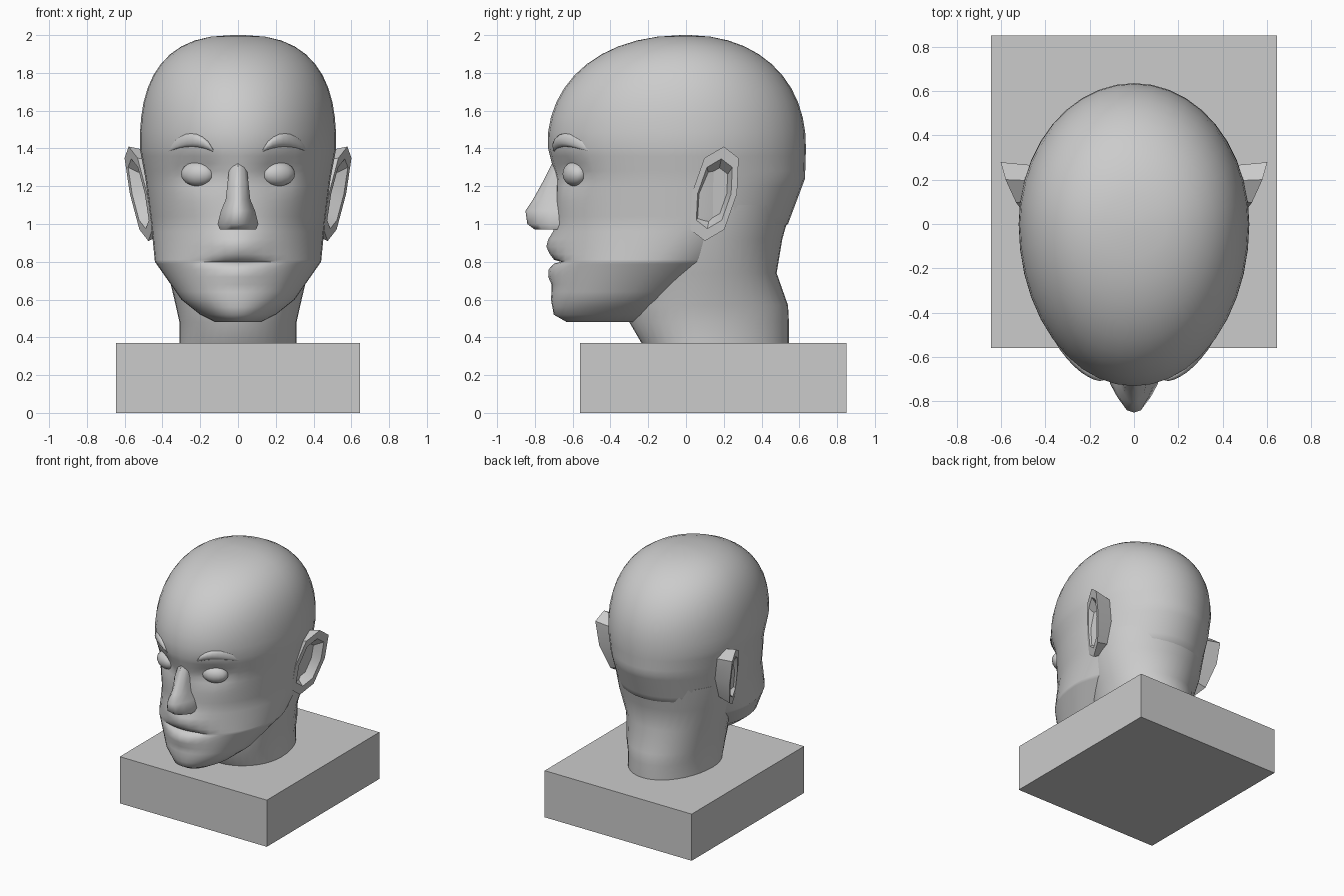
import bpy
import bmesh
from math import cos, sin, pi, exp, sqrt, radians
from mathutils import Vector, Matrix

if "Cube" in bpy.data.objects:
    bpy.data.objects.remove(bpy.data.objects["Cube"], do_unlink=True)

# Single plaster colour
grey = (0.6, 0.6, 0.6, 1)
plaster = bpy.data.materials.new("plaster_grey")
plaster.use_nodes = True
plaster.diffuse_color = grey
plaster.node_tree.nodes["Principled BSDF"].inputs["Base Color"].default_value = grey


def finish(name, bm, angle=60):
    """Turn a bmesh into a smooth shaded object with sharp creases."""
    bmesh.ops.recalc_face_normals(bm, faces=bm.faces)
    for face in bm.faces:
        face.smooth = True
    mesh = bpy.data.meshes.new(name)
    bm.to_mesh(mesh)
    bm.free()
    mesh.set_sharp_from_angle(angle=radians(angle))
    mesh.materials.append(plaster)
    obj = bpy.data.objects.new(name, mesh)
    bpy.context.collection.objects.link(obj)


def loft(name, rings, angle=60):
    """Skin a stack of equal-length closed rings and cap both ends."""
    bm = bmesh.new()
    rows = [[bm.verts.new(point) for point in ring] for ring in rings]
    count = len(rows[0])
    for lower, upper in zip(rows, rows[1:]):
        for i in range(count):
            j = (i + 1) % count
            bm.faces.new((lower[i], lower[j], upper[j], upper[i]))
    bm.faces.new(rows[0])
    bm.faces.new(rows[-1])
    finish(name, bm, angle)


def circle(count):
    return [2 * pi * i / count for i in range(count)]


def bell(value, centre, spread):
    return exp(-((value - centre) / spread) ** 2)


def egg_ring(z, front, back, width, middle):
    """Horizontal section made of a front and a back half ellipse."""
    ring = []
    for angle in circle(40):
        reach = -cos(angle)
        depth = middle - front if reach < 0 else back - middle
        ring.append(Vector((width * sin(angle), middle + reach * depth, z)))
    return ring


def sculpt(ring):
    """Press in the eye sockets and mouth line, and push out the lips."""
    for point in ring:
        if point.y < -0.3:
            z = point.z
            lips = 0.045 * bell(z, 0.89, 0.06) + 0.03 * bell(z, 0.74, 0.04)
            crease = 0.05 * bell(z, 0.8, 0.008)
            socket = 0.045 * bell(abs(point.x), 0.21, 0.09) * bell(z, 1.27, 0.08)
            point.y += socket + (crease - lips) * bell(point.x, 0, 0.13)
    return ring


def between(rows, z):
    """Blend the two table rows on either side of height z."""
    for low, high in zip(rows, rows[1:]):
        if z <= high[0] + 0.001:
            t = (z - low[0]) / (high[0] - low[0])
            return [a + (b - a) * t for a, b in zip(low, high)]


def dome(t, power):
    return (1 - t ** power) ** (1 / power)


# Plinth
bm = bmesh.new()
bmesh.ops.create_cube(bm, size=1, matrix=Matrix.Translation((0, 0.145, 0.185))
                      @ Matrix.Diagonal((1.29, 1.41, 0.37, 1)))
finish("plinth", bm)

# Face and jaw: height, front, back, half width
face_rows = [
    (0.48, -0.63, -0.2, 0.12),
    (0.52, -0.7, -0.1, 0.2),
    (0.6, -0.715, 0, 0.3),
    (0.8, -0.7, 0.3, 0.44),
    (1, -0.69, 0.54, 0.46),
    (1.24, -0.69, 0.63, 0.49),
    (1.4, -0.73, 0.635, 0.52),
]
heights = sorted([0.48 + 0.04 * i for i in range(24)] + [0.79, 0.81])
head_rings = []
for z in heights:
    front, back, width = between(face_rows, z)[1:]
    head_rings.append(sculpt(egg_ring(z, front, back, width, min(0, 0.8 * (z - 1)))))

# Cranium dome carried on from the brow line
for i in range(1, 12):
    t = sin(pi / 2 * i / 11.2)
    round_off = dome(t, 2.2)
    head_rings.append(egg_ring(1.4 + 0.6 * t, -0.735 * round_off, 0.635 * round_off,
                               0.52 * dome(t, 2.6), 0))
loft("head", head_rings)

# Neck: height, front, back, half width
neck_rows = [
    (0.36, -0.23, 0.545, 0.31),
    (0.48, -0.3, 0.545, 0.31),
    (0.57, -0.31, 0.54, 0.33),
    (0.74, -0.3, 0.48, 0.37),
    (0.92, -0.3, 0.51, 0.43),
    (1.1, -0.3, 0.56, 0.45),
]
loft("neck", [egg_ring(*row, 0.1) for row in neck_rows])

# Nose: height, half width, tip y
nose_rows = [
    (0.97, 0.095, -0.8),
    (1, 0.108, -0.84),
    (1.07, 0.09, -0.85),
    (1.13, 0.065, -0.81),
    (1.22, 0.055, -0.76),
    (1.36, 0.04, -0.69),
]
nose_rings = []
for z, width, tip in nose_rows:
    wing = max(-0.72, tip + 0.04)
    half = [(width, -0.55), (width, wing), (0.7 * width, (wing + tip) / 2),
            (0.35 * width, tip + 0.01)]
    nose_rings.append([(-x, y, z) for x, y in half] + [(0, tip, z)]
                      + [(x, y, z) for x, y in reversed(half)])
loft("nose", nose_rings, 50)


def ear_rim():
    """Slanted oval that flares away from the head toward the back."""
    rim = []
    for i, angle in enumerate(circle(8)):
        corner = 1.07 if i % 2 else 1
        up = corner * sin(angle)
        y = 0.15 + 0.12 * corner * cos(angle) + 0.05 * up
        rim.append(Vector((0.47 + 0.38 * y + 0.033 * up, y, 1.16 + 0.25 * up)))
    return rim


def brow_rings(side):
    """Arched, tapered tube lying on the forehead."""
    rings = []
    for i in range(9):
        t = 0.01 + 0.98 * i / 8
        arch = sin(pi * t)
        x, z = 0.13 + 0.24 * t, 1.385 + 0.06 * arch ** 0.7
        y = -0.72 * sqrt(1 - (x / 0.52) ** 2)
        radius = 0.037 * sqrt(arch)
        rings.append([(side * (x + 0.3 * radius * cos(a)), y + radius * cos(a),
                       z + radius * sin(a)) for a in circle(12)])
    return rings


for name, side in (("left", 1), ("right", -1)):
    # Ear: root in the head, rim, opening and hollow
    rim = ear_rim()
    centre = sum(rim, Vector()) / len(rim)
    root = [centre.lerp(p, 0.85) for p in rim]
    for p in root:
        p.x = 0.4
    opening = [centre.lerp(p, 0.74) for p in rim]
    hollow = [centre.lerp(p, 0.55) - Vector((0.06, 0, 0)) for p in rim]
    loft(name + "_ear", [[(side * p.x, p.y, p.z) for p in ring]
                         for ring in (root, rim, opening, hollow)], 35)

    loft(name + "_eyebrow", brow_rings(side))

    # Eye, turned to follow the face
    bm = bmesh.new()
    bmesh.ops.create_uvsphere(bm, u_segments=16, v_segments=10, radius=1,
                              matrix=Matrix.Translation((side * 0.212, -0.588, 1.265))
                              @ Matrix.Rotation(side * 0.4, 4, "Z")
                              @ Matrix.Diagonal((0.095, 0.06, 0.065, 1)))
    finish(name + "_eye", bm)
